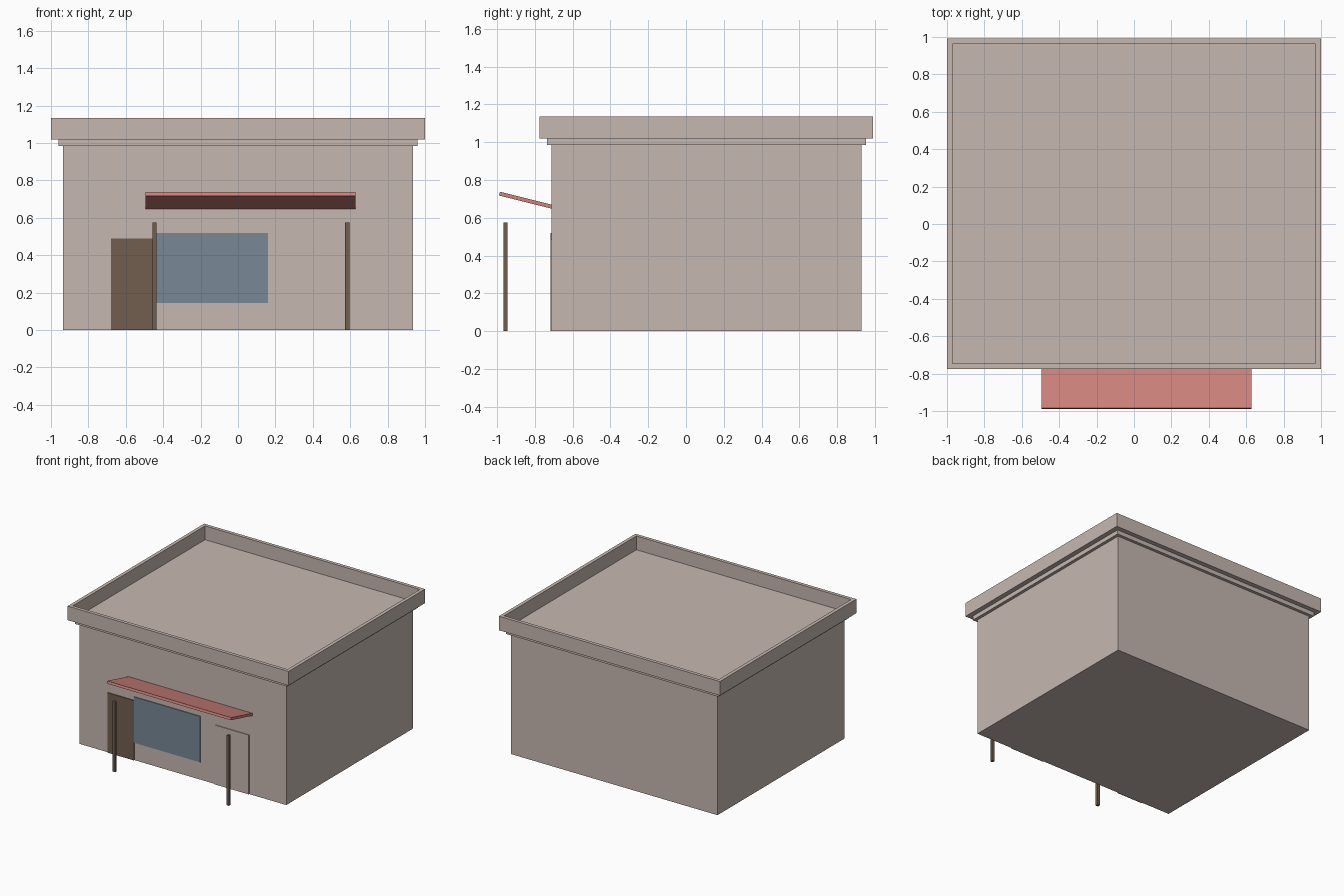
import bpy
import bmesh

old = bpy.data.objects.get("Cube")
if old:
    bpy.data.objects.remove(old, do_unlink=True)


def material(name, rgb):
    mat = bpy.data.materials.new(name)
    mat.use_nodes = True
    colour = (*rgb, 1)
    mat.diffuse_color = colour
    mat.node_tree.nodes["Principled BSDF"].inputs["Base Color"].default_value = colour
    return mat


stone = material("warm stone", (0.565, 0.479, 0.434))
wood = material("brown wood", (0.168, 0.112, 0.08))
glass = material("blue glass", (0.188, 0.242, 0.305))
red = material("faded red", (0.61, 0.223, 0.198))


def finish(name, bm, mat):
    bmesh.ops.recalc_face_normals(bm, faces=bm.faces)
    mesh = bpy.data.meshes.new(name)
    bm.to_mesh(mesh)
    bm.free()
    mesh.materials.append(mat)
    obj = bpy.data.objects.new(name, mesh)
    bpy.context.collection.objects.link(obj)
    return obj


def box_mesh(x, y, z):
    """Box spanning the (low, high) pairs on each axis."""
    bm = bmesh.new()
    bmesh.ops.create_cube(bm, size=1)
    for v in bm.verts:
        v.co = [r[0] if c < 0 else r[1] for c, r in zip(v.co, (x, y, z))]
    return bm


def box(name, x, y, z, mat):
    return finish(name, box_mesh(x, y, z), mat)


# Walls and lower cornice
WALL = -0.711
box("walls", (-0.935, 0.935), (WALL, 0.928), (0, 0.985), stone)
box("lower_cornice", (-0.96, 0.96), (-0.736, 0.953), (0.985, 1.02), stone)

# Parapet: a slab with its top inset and sunk to the roof deck
bm = box_mesh((-1, 1), (-0.775, 0.991), (1.02, 1.135))
top = max(bm.faces, key=lambda f: f.calc_center_median().z)
bmesh.ops.inset_region(bm, faces=[top], thickness=0.04)
rim = bmesh.ops.extrude_discrete_faces(bm, faces=[top])["faces"][0]
for v in rim.verts:
    v.co.z = 1.022
finish("parapet_and_roof", bm, stone)

# Thin panels on the front wall
front = (WALL - 0.007, WALL + 0.001)
box("front_door", (-0.68, -0.44), front, (0, 0.49), wood)
box("front_window", (-0.44, 0.16), front, (0.145, 0.52), glass)
box("side_panel_door", (0.29, 0.6), front, (0, 0.485), stone)

# Sloping awning, extruded from its side profile
bm = bmesh.new()
profile = [(-0.985, 0.738), (-0.99, 0.718), (WALL, 0.648), (WALL, 0.669)]
side = bm.faces.new([bm.verts.new((-0.495, y, z)) for y, z in profile])
moved = bmesh.ops.extrude_face_region(bm, geom=[side])["geom"]
for v in moved:
    if isinstance(v, bmesh.types.BMVert):
        v.co.x = 0.627
finish("awning", bm, red)

# Free-standing posts
for name, x in (("right_post", -0.447), ("left_post", 0.584)):
    box(name, (x - 0.011, x + 0.011), (-0.967, -0.945), (0, 0.574), wood)
